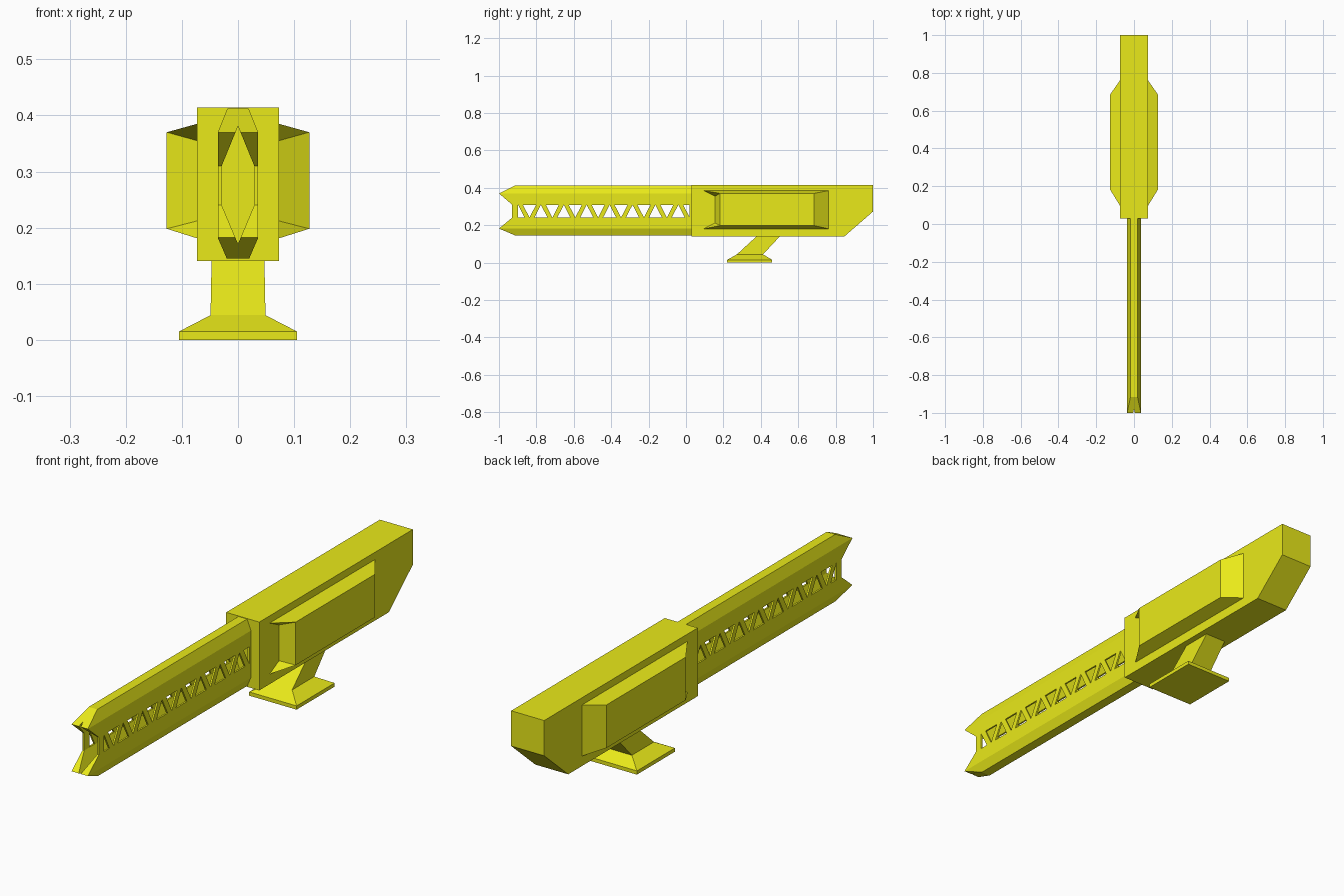
import bpy, bmesh

if "Cube" in bpy.data.objects:
    bpy.data.objects.remove(bpy.data.objects["Cube"])

yellow = bpy.data.materials.new("yellow")
yellow.diffuse_color = (0.82, 0.82, 0.01, 1)
yellow.use_nodes = True
yellow.node_tree.nodes["Principled BSDF"].inputs["Base Color"].default_value = yellow.diffuse_color


def make(name, bm):
    bmesh.ops.recalc_face_normals(bm, faces=bm.faces)
    me = bpy.data.meshes.new(name)
    bm.to_mesh(me)
    bm.free()
    me.materials.append(yellow)
    ob = bpy.data.objects.new(name, me)
    bpy.context.collection.objects.link(ob)
    return ob


def add_prism(bm, pts, axis, lo, hi):
    """Extrude a 2D outline along x (points are y,z) or y (points are x,z)."""
    place = (lambda p, t: (t, p[0], p[1])) if axis == "x" else (lambda p, t: (p[0], t, p[1]))
    a = [bm.verts.new(place(p, lo)) for p in pts]
    b = [bm.verts.new(place(p, hi)) for p in pts]
    bm.faces.new(a)
    bm.faces.new(b[::-1])
    n = len(pts)
    for i in range(n):
        j = (i + 1) % n
        bm.faces.new((a[i], b[i], b[j], a[j]))


def prism(name, pts, axis, lo, hi):
    bm = bmesh.new()
    add_prism(bm, pts, axis, lo, hi)
    return make(name, bm)


def boolean(ob, cutter, op):
    m = ob.modifiers.new("cut", "BOOLEAN")
    m.operation, m.solver, m.object = op, "EXACT", cutter
    dg = bpy.context.evaluated_depsgraph_get()
    dg.update()
    me = bpy.data.meshes.new_from_object(ob.evaluated_get(dg))
    ob.modifiers.clear()
    ob.data = me
    bpy.data.objects.remove(cutter)


# Main housing with cut-off lower rear corner
prism("housing", [(0.03, 0.141), (0.848, 0.141), (1, 0.273), (1, 0.414), (0.03, 0.414)],
      "x", -0.073, 0.073)

# Barrel: eight-sided tube, notched muzzle, pointed bore, truss windows
barrel = prism("barrel", [(-0.019, 0.412), (0.019, 0.412), (0.036, 0.37), (0.036, 0.182),
                          (0.02, 0.145), (-0.02, 0.145), (-0.036, 0.182), (-0.036, 0.37)],
               "y", -1.05, 0.04)
muzzle = prism("muzzle_outline", [(-1, 0.37), (-0.83, 0.455), (0.1, 0.455), (0.1, 0.11),
                                  (-0.83, 0.11), (-1, 0.182), (-0.93, 0.24), (-0.93, 0.31)],
               "x", -0.1, 0.1)
boolean(barrel, muzzle, "INTERSECT")
bore = prism("bore", [(0, 0.381), (0.029, 0.31), (0.029, 0.24), (0, 0.171),
                      (-0.029, 0.24), (-0.029, 0.31)], "y", -1.1, 0.1)
boolean(barrel, bore, "DIFFERENCE")
bm = bmesh.new()
for k in range(16):
    y = -0.898 + 0.0612 * k
    base, tip = (0.241, 0.309) if k % 2 == 0 else (0.309, 0.241)
    left = y if k == 0 else y - 0.035
    right = y if k == 15 else y + 0.035
    add_prism(bm, [(left, base), (right, base), (y, tip)], "x", -0.1, 0.1)
boolean(barrel, make("windows", bm), "DIFFERENCE")

# Side pods: tapered blocks with recessed, lipped front ends
for side, name in ((1, "right_pod"), (-1, "left_pod")):
    bm = bmesh.new()
    pts = [(0.073, 0.095, 0.385), (0.073, 0.095, 0.181), (0.073, 0.762, 0.385), (0.073, 0.762, 0.181),
           (0.127, 0.183, 0.37), (0.127, 0.183, 0.198), (0.127, 0.685, 0.37), (0.127, 0.685, 0.198),
           (0.073, 0.155, 0.355), (0.073, 0.155, 0.212)]
    v = [bm.verts.new((side * x, y, z)) for x, y, z in pts]
    for f in ((0, 2, 6, 4), (1, 5, 7, 3), (4, 6, 7, 5), (2, 3, 7, 6),
              (8, 4, 5, 9), (0, 4, 8), (1, 9, 5), (0, 8, 9, 1, 3, 2)):
        bm.faces.new([v[i] for i in f])
    make(name, bm)

# Stand: foot plate, sloped collar and leaning neck as stacked rectangles
bm = bmesh.new()
rings = []
for hx, y0, y1, z in ((0.105, 0.22, 0.46, 0), (0.105, 0.22, 0.46, 0.015),
                      (0.049, 0.272, 0.412, 0.044), (0.047, 0.382, 0.506, 0.145)):
    rings.append([bm.verts.new(p) for p in ((-hx, y0, z), (hx, y0, z), (hx, y1, z), (-hx, y1, z))])
bm.faces.new(rings[0])
bm.faces.new(rings[-1])
for a, b in zip(rings, rings[1:]):
    for i in range(4):
        j = (i + 1) % 4
        bm.faces.new((a[i], a[j], b[j], b[i]))
make("stand", bm)
